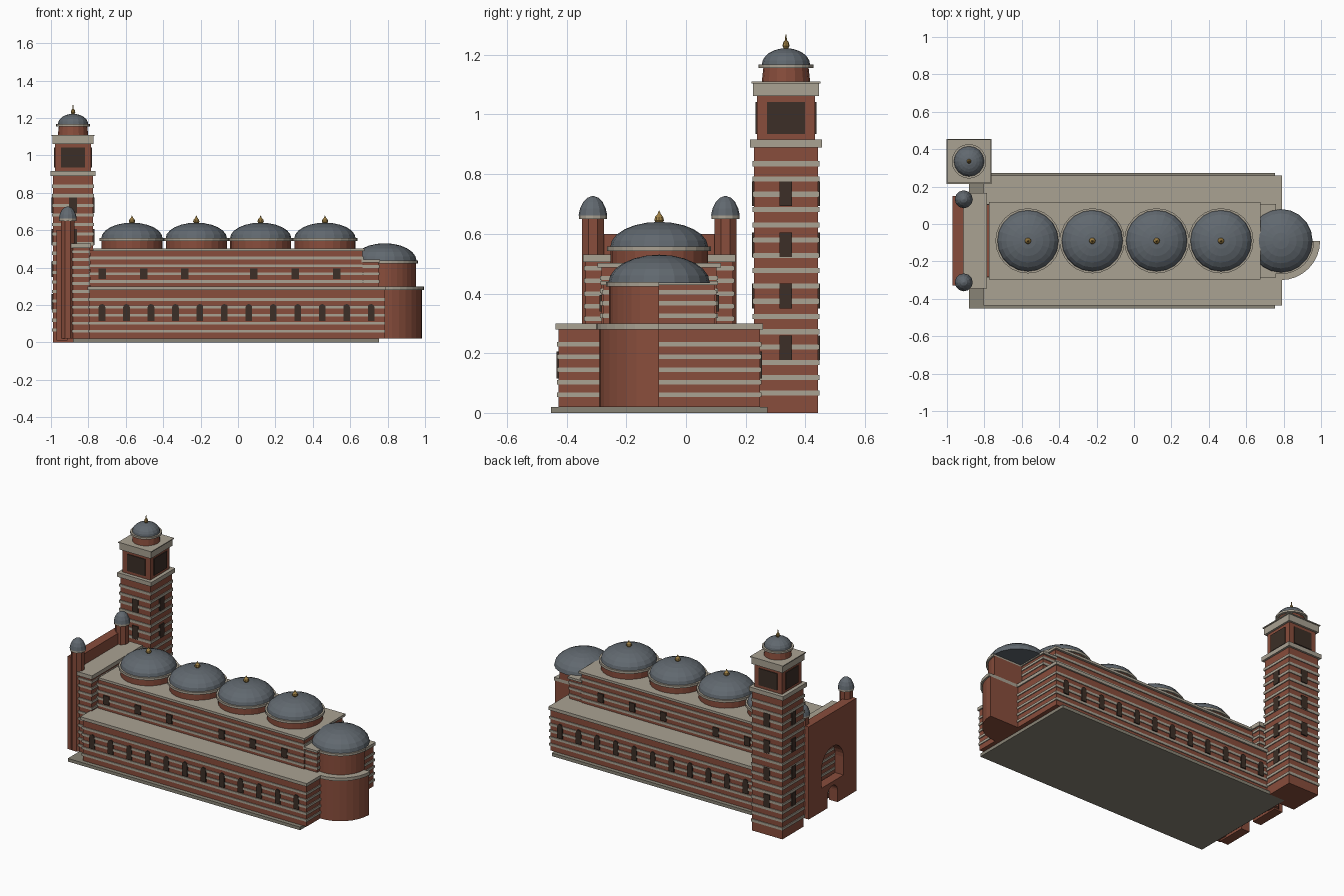
import bpy, bmesh, math
from mathutils import Matrix

if "Cube" in bpy.data.objects:
    bpy.data.objects.remove(bpy.data.objects["Cube"])

YC = -0.09                    # long axis of the church
TX, TY = -0.882, 0.335        # bell tower centre


def mat(name, r, g, b):
    m = bpy.data.materials.new(name)
    m.diffuse_color = (r, g, b, 1)
    m.use_nodes = True
    m.node_tree.nodes["Principled BSDF"].inputs["Base Color"].default_value = m.diffuse_color
    return m


BRICK = mat("brick", 0.25, 0.075, 0.045)
STONE = mat("stone", 0.40, 0.36, 0.29)
PLINTH = mat("plinth_stone", 0.25, 0.23, 0.18)
LEAD = mat("lead", 0.12, 0.14, 0.16)
DARK = mat("dark_glass", 0.045, 0.028, 0.02)
GOLD = mat("gold", 0.35, 0.22, 0.06)


def finish(bm, name, m):
    bmesh.ops.recalc_face_normals(bm, faces=bm.faces)
    me = bpy.data.meshes.new(name)
    bm.to_mesh(me)
    bm.free()
    ob = bpy.data.objects.new(name, me)
    bpy.context.collection.objects.link(ob)
    me.materials.append(m)
    return ob


def add_box(bm, x0, x1, y0, y1, z0, z1):
    M = Matrix.Translation(((x0 + x1) / 2, (y0 + y1) / 2, (z0 + z1) / 2)) @ \
        Matrix.Diagonal((x1 - x0, y1 - y0, z1 - z0, 1))
    bmesh.ops.create_cube(bm, size=1, matrix=M)


def boxes(name, m, items):
    bm = bmesh.new()
    for it in items:
        add_box(bm, *it)
    return finish(bm, name, m)


def banded_block(name, x0, x1, y0, y1, z0, z1, bands, out=0.005, t=0.015):
    """Brick block wrapped in thin projecting stone courses."""
    boxes(name, BRICK, [(x0, x1, y0, y1, z0, z1)])
    boxes(name + "_bands", STONE, [(x0 - out, x1 + out, y0 - out, y1 + out, z - t / 2, z + t / 2)
                                   for z in bands])


def lathe(name, m, profile, centres, n=20, arc=2 * math.pi, start=0.0):
    """Revolve (radius, z) points; a partial arc is closed to its axis with flat sides."""
    bm = bmesh.new()
    full = arc > 6.28
    if not full:
        profile = [(0, profile[0][1])] + profile + [(0, profile[-1][1])]
    for cx, cy in centres:
        cols = []
        for i in range(n if full else n + 1):
            a = start + arc * i / n
            cols.append([bm.verts.new((cx + r * math.cos(a), cy + r * math.sin(a), z))
                         for r, z in profile])
        for i in range(n):
            a, b = cols[i], cols[(i + 1) % len(cols)]
            for k in range(len(profile) - 1):
                bm.faces.new((a[k], b[k], b[k + 1], a[k + 1]))
        if full:
            for k in (0, -1):
                bm.faces.new([c[k] for c in cols])
        else:
            bm.faces.new(cols[0])
            bm.faces.new(cols[-1])
    bmesh.ops.remove_doubles(bm, verts=bm.verts, dist=1e-5)
    return finish(bm, name, m)


def dome_profile(r, z0, h, rings=6):
    return [(r * math.cos(t), z0 + h * math.sin(t))
            for t in (math.pi / 2 * i / rings for i in range(rings))] + [(0.002, z0 + h)]


def arch_outline(w, z0, ztop, n=8):
    r = w / 2
    return [(-r, z0), (r, z0)] + [(r * math.cos(math.pi * i / n), ztop - r + r * math.sin(math.pi * i / n))
                                  for i in range(n + 1)]


def add_prism(bm, pts, a, b, place):
    """Extrude a (u, z) outline from depth a to b."""
    lo = [bm.verts.new(place(u, a, z)) for u, z in pts]
    hi = [bm.verts.new(place(u, b, z)) for u, z in pts]
    bm.faces.new(lo)
    bm.faces.new(hi)
    for i in range(len(pts)):
        j = (i + 1) % len(pts)
        bm.faces.new((lo[i], lo[j], hi[j], hi[i]))


# plinth and aisles
boxes("plinth", PLINTH, [(-0.882, 0.755, -0.453, 0.273, 0, 0.02)])
banded_block("aisles", -0.795, 0.782, -0.427, 0.248, 0.02, 0.28,
             [0.06 + 0.0425 * i for i in range(5)])
boxes("aisle_cornice", STONE, [(-0.805, 0.79, -0.437, 0.258, 0.28, 0.3)])

# aisle windows, both sides
bm = bmesh.new()
for i in range(12):
    x = -0.727 + 0.1308 * i
    for y in (-0.427, 0.248):
        add_prism(bm, arch_outline(0.036, 0.115, 0.205, 6), y - 0.007, y + 0.007,
                  lambda u, d, z: (x + u, d, z))
finish(bm, "aisle_windows", DARK)

# nave with clerestory windows
banded_block("nave", -0.79, 0.665, YC - 0.193, YC + 0.193, 0.3, 0.49, [0.325, 0.367, 0.41, 0.452])
boxes("nave_cornice", STONE, [(-0.775, 0.675, YC - 0.207, YC + 0.207, 0.488, 0.503)])
boxes("clerestory_windows", DARK, [(x - 0.02, x + 0.02, YC + s * 0.193 - 0.007, YC + s * 0.193 + 0.007, 0.34, 0.395)
                                   for x in (-0.727, -0.505, -0.285, 0.085, 0.305, 0.527) for s in (-1, 1)])

# chancel bay
banded_block("chancel", 0.66, 0.752, YC - 0.187, YC + 0.187, 0.3, 0.428, [0.325, 0.367, 0.405])
boxes("chancel_cornice", STONE, [(0.66, 0.76, YC - 0.197, YC + 0.197, 0.428, 0.442)])

# narthex behind the west front
banded_block("narthex", -0.905, -0.795, YC - 0.247, YC + 0.247, 0.02, 0.505,
             [0.06 + 0.0425 * i for i in range(11)])
boxes("narthex_cornice", STONE, [(-0.912, -0.787, YC - 0.256, YC + 0.256, 0.505, 0.53)])

# west front with a great arch and a door cut through it
front = boxes("west_front", BRICK, [(-0.97, -0.911, YC - 0.24, YC + 0.24, 0.01, 0.6)])
for nm, w, z0, z1 in (("great_arch_cutter", 0.22, 0.16, 0.385), ("door_cutter", 0.1, 0.0, 0.135)):
    bm = bmesh.new()
    add_prism(bm, arch_outline(w, z0, z1, 14), -1.0, -0.9, lambda u, d, z: (d, YC + u, z))
    cutter = finish(bm, nm, BRICK)
    cutter.hide_render = True
    cutter.hide_set(True)
    mod = front.modifiers.new(nm, "BOOLEAN")
    mod.operation, mod.solver, mod.object = "DIFFERENCE", "EXACT", cutter

# corner turrets
turrets = [(-0.91, YC - 0.222), (-0.91, YC + 0.222)]
lathe("turret_shafts", BRICK, [(0.04, 0.02), (0.04, 0.652)], turrets, 8, start=math.pi / 8)
lathe("turret_rings", STONE, [(0.047, 0.65), (0.047, 0.665)], turrets, 12)
lathe("turret_caps", LEAD, [(0.048, 0.662), (0.043, 0.685), (0.033, 0.706), (0.018, 0.721), (0.002, 0.727)],
      turrets, 12)

# four nave domes
domes = [(-0.567 + 0.344 * i, YC) for i in range(4)]
lathe("dome_drums", BRICK, [(0.163, 0.5), (0.163, 0.547)], domes, 24)
lathe("dome_rings", STONE, [(0.174, 0.543), (0.174, 0.558)], domes, 24)
lathe("domes", LEAD, dome_profile(0.164, 0.556, 0.084), domes)
lathe("dome_finials", GOLD, [(0.008, 0.632), (0.017, 0.645), (0.014, 0.657), (0.006, 0.666), (0.001, 0.678)],
      domes, 10)

# apse: half drums on the front side, full dome above
apse = [(0.785, YC)]
half = dict(n=16, arc=math.pi, start=math.pi)
lathe("apse_lower", BRICK, [(0.2, 0.02), (0.2, 0.28)], apse, **half)
lathe("apse_lower_cornice", STONE, [(0.21, 0.28), (0.21, 0.3)], apse, **half)
lathe("apse_upper", BRICK, [(0.168, 0.3), (0.168, 0.425)], apse, **half)
lathe("apse_upper_cornice", STONE, [(0.178, 0.423), (0.178, 0.438)], apse, **half)
lathe("apse_dome", LEAD, dome_profile(0.17, 0.435, 0.095), apse)


def square(h, z0, z1):
    return (TX - h, TX + h, TY - h, TY + h, z0, z1)


# bell tower
banded_block("tower", *square(0.107, 0, 0.892), [0.067 + 0.0512 * i for i in range(16)], t=0.017)
boxes("tower_windows", DARK,
      [(TX - a, TX + a, TY - b, TY + b, z, z + 0.083)
       for z in (0.177, 0.35, 0.522, 0.693) for a, b in ((0.021, 0.114), (0.114, 0.021))])
boxes("tower_cornices", STONE, [square(0.12, 0.89, 0.917), square(0.11, 1.062, 1.105), square(0.116, 1.104, 1.11)])
boxes("belfry", BRICK, [square(0.097, 0.917, 1.062)])
boxes("belfry_openings", DARK, [(TX - a, TX + a, TY - b, TY + b, 0.935, 1.042)
                                for a, b in ((0.064, 0.102), (0.102, 0.064))])
top = [(TX, TY)]
lathe("lantern_drum", BRICK, [(0.081, 1.11), (0.076, 1.156)], top, 16)
lathe("lantern_ring", STONE, [(0.092, 1.155), (0.092, 1.167)], top, 20)
lathe("lantern_dome", LEAD, dome_profile(0.081, 1.166, 0.056), top, 16)
lathe("tower_finial", GOLD, [(0.006, 1.218), (0.012, 1.23), (0.009, 1.242), (0.003, 1.25), (0.002, 1.268)], top, 8)
